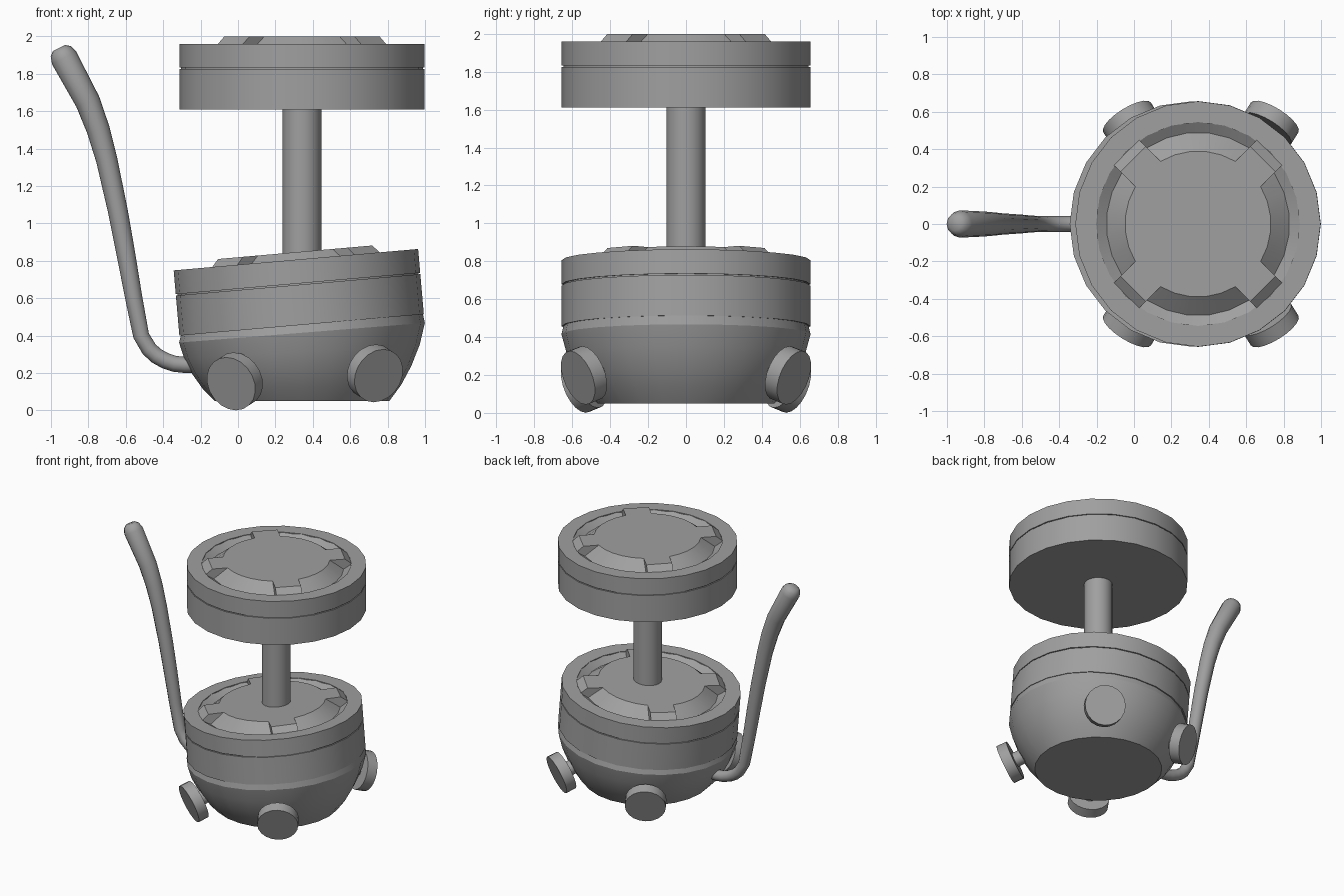
import bpy, bmesh
from math import sin, cos, asin, pi, radians
from mathutils import Vector

if "Cube" in bpy.data.objects:
    bpy.data.objects.remove(bpy.data.objects["Cube"])

CX = 0.342  # axis of the body

grey = bpy.data.materials.new("dark_grey")
grey.diffuse_color = (.35, .35, .35, 1)
grey.use_nodes = True
grey.node_tree.nodes["Principled BSDF"].inputs["Base Color"].default_value = grey.diffuse_color


def finish(name, bm, angle=25):
    bmesh.ops.remove_doubles(bm, verts=bm.verts, dist=0.0001)
    bmesh.ops.recalc_face_normals(bm, faces=bm.faces)
    me = bpy.data.meshes.new(name)
    bm.to_mesh(me)
    bm.free()
    for p in me.polygons:
        p.use_smooth = True
    me.set_sharp_from_angle(angle=radians(angle))
    me.materials.append(grey)
    ob = bpy.data.objects.new(name, me)
    bpy.context.collection.objects.link(ob)
    return ob


def loft(bm, rings):
    """Skin closed rings of points and cap both ends."""
    vs = [[bm.verts.new(p) for p in r] for r in rings]
    n = len(vs[0])
    for a, b in zip(vs, vs[1:]):
        for i in range(n):
            j = (i + 1) % n
            bm.faces.new((a[i], a[j], b[j], b[i]))
    bm.faces.new(vs[0])
    bm.faces.new(vs[-1])


def circle(r, z, n, tilt=0.0):
    pts = []
    for i in range(n):
        a = 2 * pi * i / n
        pts.append((r * cos(a), r * sin(a), z + tilt * r * cos(a)))
    return pts


def cylinder(name, r, depth, n):
    bm = bmesh.new()
    loft(bm, [circle(r, 0, n), circle(r, depth, n)])
    return finish(name, bm)


# Round drum with a thin groove, and a four-armed raised plate on top
def drum(name, loc, tilt):
    bm = bmesh.new()
    profile = [(.656, 0), (.656, .215), (.647, .215), (.647, .222), (.656, .222),
               (.656, .35), (.545, .35), (.545, .2)]
    loft(bm, [circle(r, z, 24) for r, z in profile])
    arm = [(.39, .39), (.5, .39), (.55, .348), (.53, .15)]
    notch = [(.39, .39), (.49, .31), (.55, .348), (.53, .15)]
    columns = []

    def column(shape, angle):
        columns.append([(r * cos(angle(r)), r * sin(angle(r)), z) for r, z in shape])

    for q in range(4):
        mid = pi / 4 + q * pi / 2
        half = lambda r: asin(.095 / r)
        column(arm, lambda r: mid - half(r))
        column(arm, lambda r: mid + half(r))
        for k in range(6):
            column(notch, lambda r: mid + half(r) + k / 5 * (pi / 2 - 2 * half(r)))
    loft(bm, list(map(list, zip(*columns))))
    ob = finish(name, bm)
    ob.location = loc
    ob.rotation_euler[1] = -tilt


drum("upper_drum", (CX, 0, 1.61), 0)
drum("lower_drum", (CX - .002, 0, .457), radians(5))

# Central pole
pole = cylinder("pole", .104, .85, 20)
pole.location = (CX, 0, .79)

# Bowl-shaped base: flat foot, tilted upper rim
bm = bmesh.new()
loft(bm, [circle(*args) for args in [
    (.467, .05, 24, 0), (.53, .125, 24, .02), (.585, .215, 24, .04),
    (.63, .315, 24, .06), (.657, .415, 24, .08), (.645, .466, 24, .0875)]])
finish("bowl_base", bm, 22).location.x = CX

# Wheels: thick discs pointing outwards and a little down, on short axles
for tag, sx, x, z in (("left", -1, -.037, .142), ("right", 1, .752, .185)):
    for side, sy in (("front", -1), ("back", 1)):
        n = Vector((.5 * sx, .8 * sy, -.33)).normalized()
        face = Vector((x, .57 * sy, z))
        for part, r, near, depth in (("wheel", .15, .08, .08), ("axle", .055, .22, .16)):
            ob = cylinder(f"{side}_{tag}_{part}", r, depth, 20)
            ob.location = face - n * near
            ob.rotation_mode = 'QUATERNION'
            ob.rotation_quaternion = n.to_track_quat('Z', 'Y')

# Hose-like tail, thickening towards a rounded tip: (x, z, radius)
path = [(-.12, .245, .043), (-.285, .243, .043), (-.34, .249, .043), (-.39, .266, .043),
        (-.435, .291, .043), (-.475, .327, .043), (-.518, .4, .043), (-.558, .605, .046),
        (-.6, .84, .05), (-.642, 1.065, .053), (-.702, 1.34, .057), (-.747, 1.5, .062),
        (-.803, 1.65, .067), (-.93, 1.885, .073), (-.948, 1.92, .06), (-.957, 1.938, .036)]
rings = []
for i, (x, z, r) in enumerate(path):
    a, b = path[max(i - 1, 0)], path[min(i + 1, len(path) - 1)]
    t = Vector((b[0] - a[0], 0, b[1] - a[1])).normalized()
    side, up = Vector((0, 1, 0)), t.cross(Vector((0, 1, 0)))
    rings.append([Vector((x, 0, z)) + r * (cos(k * pi / 6) * side + sin(k * pi / 6) * up)
                  for k in range(12)])
bm = bmesh.new()
loft(bm, rings)
finish("tail", bm, 50)
